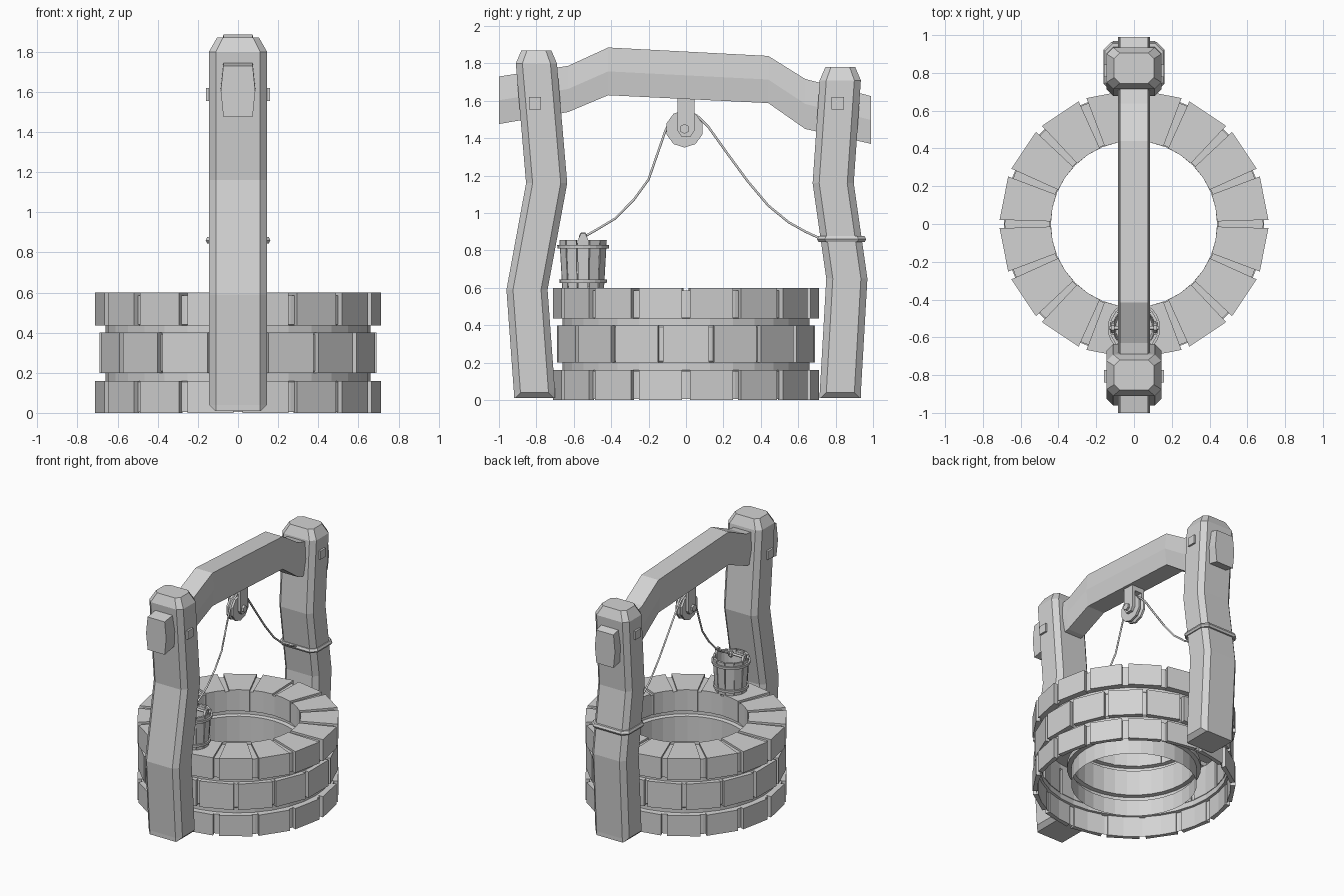
import bpy, bmesh
from math import sin, cos, pi, radians

cube = bpy.data.objects.get("Cube")
if cube:
    bpy.data.objects.remove(cube, do_unlink=True)

# One flat colour
grey = bpy.data.materials.new("light_grey")
grey.use_nodes = True
COLOUR = (0.65, 0.65, 0.65, 1)
grey.diffuse_color = COLOUR
grey.node_tree.nodes["Principled BSDF"].inputs["Base Color"].default_value = COLOUR


def finish(name, bm, loc=(0, 0, 0)):
    bmesh.ops.recalc_face_normals(bm, faces=bm.faces)
    mesh = bpy.data.meshes.new(name)
    bm.to_mesh(mesh)
    bm.free()
    obj = bpy.data.objects.new(name, mesh)
    obj.location = loc
    mesh.materials.append(grey)
    bpy.context.collection.objects.link(obj)
    return obj


def loft(bm, rings, cap=True, loop=False):
    """Skin a list of equal-length point rings."""
    rows = [[bm.verts.new(p) for p in ring] for ring in rings]
    pairs = list(zip(rows, rows[1:]))
    if loop:
        pairs.append((rows[-1], rows[0]))
    for a, b in pairs:
        for i in range(len(a)):
            j = (i + 1) % len(a)
            bm.faces.new((a[i], a[j], b[j], b[i]))
    if cap:
        bm.faces.new(rows[0][::-1])
        bm.faces.new(rows[-1])


def part(name, rings, loc=(0, 0, 0), **kw):
    bm = bmesh.new()
    loft(bm, rings, **kw)
    return finish(name, bm, loc)


def circle(r, z, n):
    return [(r * cos(2 * pi * i / n), r * sin(2 * pi * i / n), z) for i in range(n)]


def octagon(hx, hy, ch, y, z):
    quarter = [(hx, hy - ch), (hx - ch, hy)]
    pts = quarter + [(-a, b) for a, b in quarter[::-1]]
    pts += [(-a, -b) for a, b in pts]
    return [(a, b + y, z) for a, b in pts]


def plate(bm, outline, x0, x1):
    """Extrude a side outline of (y, z) points along x."""
    loft(bm, [[(x, y, z) for y, z in outline] for x in (x0, x1)])


def box(bm, x0, x1, y0, y1, z0, z1):
    plate(bm, [(y0, z0), (y1, z0), (y1, z1), (y0, z1)], x0, x1)


def polygon(cy, cz, r, n):
    return [(cy + r * cos(2 * pi * (i + 0.5) / n), cz + r * sin(2 * pi * (i + 0.5) / n))
            for i in range(n)]


def ring_of_blocks(name, count, turn, gap, z0, z1, r_in, r0, r1, loc=(0, 0, 0)):
    """Wedge blocks around a circle; r0 and r1 are bottom and top outer radii."""
    bm = bmesh.new()
    step = 2 * pi / count
    for i in range(count):
        a, b = (i + turn) * step + gap, (i + 1 + turn) * step - gap
        rings = []
        for z, r in ((z0, r0), (z1, r1)):
            inner = r_in + r - r1
            spots = [(r, a), (r, b), (inner, b), (inner, (a + b) / 2), (inner, a)]
            rings.append([(s * cos(t), s * sin(t), z) for s, t in spots])
        loft(bm, rings)
    return finish(name, bm, loc)


# Well wall: three staggered courses of stones over a hollow mortar shell
GAP = radians(1.8)
ring_of_blocks("stone_course_bottom", 16, 0, GAP, 0, 0.16, 0.675, 0.712, 0.712)
ring_of_blocks("stone_course_middle", 16, 0.5, GAP / 1.5, 0.20, 0.40, 0.655, 0.70, 0.70)
ring_of_blocks("stone_course_top", 16, 0, GAP, 0.435, 0.60, 0.44, 0.712, 0.712)
shell = [(0.685, 0.005), (0.685, 0.155), (0.66, 0.16), (0.66, 0.20), (0.67, 0.21),
         (0.67, 0.39), (0.66, 0.40), (0.66, 0.435), (0.685, 0.44), (0.685, 0.585),
         (0.445, 0.585), (0.445, 0.435), (0.47, 0.43), (0.47, 0.40), (0.44, 0.395),
         (0.44, 0.20), (0.47, 0.195), (0.47, 0.16), (0.44, 0.155), (0.44, 0.03)]
part("mortar_shell", [circle(r, z, 32) for r, z in shell], cap=False)


# Crooked posts with chamfered edges
def post(name, spine):
    (yb, zb), *_, (yt, zt) = spine
    rings = [octagon(0.115, 0.11, 0.005, yb, zb)]
    rings += [octagon(0.145, 0.11, 0.035, y, max(z, 0.04)) for y, z in spine]
    rings.append(octagon(0.105, 0.08, 0.03, yt, zt + 0.07))
    part(name, rings)


post("front_post", [(-0.81, 0.01), (-0.85, 0.59), (-0.745, 1.16), (-0.80, 1.80)])
post("back_post", [(0.825, 0.01), (0.86, 0.65), (0.787, 1.16), (0.825, 1.71)])

# Crossbeam: six-sided section swept along a bent line
beam = [(-1.0, 1.73, 1.476), (-0.63, 1.787, 1.54), (-0.416, 1.885, 1.63),
        (0.44, 1.84, 1.588), (0.637, 1.717, 1.45), (0.99, 1.625, 1.37)]
rings = []
for y, top, low in beam:
    mid = (top + low) / 2
    half = [(0.073, low), (0.086, mid), (0.073, top)]
    rings.append([(x, y, z) for x, z in half] + [(-x, y, z) for x, z in half[::-1]])
part("crossbeam", rings)

# Square pegs through the posts
bm = bmesh.new()
for y in (-0.807, 0.812):
    box(bm, -0.16, 0.16, y - 0.033, y + 0.033, 1.555, 1.62)
finish("beam_pegs", bm)

# Pulley: hanger plates, grooved wheel and axle
bm = bmesh.new()
hanger = [(-0.045, 1.63), (-0.045, 1.44), (-0.025, 1.41), (0.025, 1.41),
          (0.045, 1.44), (0.045, 1.63)]
for side in (-1, 1):
    plate(bm, hanger, 0.03 * side, 0.052 * side)
box(bm, -0.03, 0.03, -0.045, 0.045, 1.57, 1.63)
finish("pulley_hanger", bm)
wheel = [(-0.028, 0.1), (-0.012, 0.1), (0, 0.085), (0.012, 0.1), (0.028, 0.1)]
part("pulley_wheel", [[(x, y, z) for y, z in polygon(-0.008, 1.45, r, 10)]
                      for x, r in wheel])
bm = bmesh.new()
plate(bm, polygon(-0.008, 1.45, 0.027, 6), -0.068, 0.068)
finish("pulley_axle", bm)


# Ropes
def rope(name, points, radius):
    curve = bpy.data.curves.new(name, "CURVE")
    curve.dimensions = "3D"
    curve.bevel_depth = radius
    curve.bevel_resolution = 1
    curve.use_fill_caps = True
    spline = curve.splines.new("POLY")
    spline.points.add(len(points) - 1)
    for p, co in zip(spline.points, points):
        p.co = (*co, 1)
    curve.materials.append(grey)
    obj = bpy.data.objects.new(name, curve)
    bpy.context.collection.objects.link(obj)


line = [(-0.55, 0.87), (-0.48, 0.91), (-0.38, 0.97), (-0.28, 1.07), (-0.2, 1.18),
        (-0.155, 1.31), (-0.11, 1.44), (-0.075, 1.51), (-0.01, 1.55), (0.06, 1.52),
        (0.12, 1.46), (0.22, 1.32), (0.33, 1.17), (0.44, 1.04), (0.55, 0.95),
        (0.64, 0.9), (0.715, 0.865)]
rope("rope", [(0, y, z) for y, z in line], 0.007)
part("rope_wrap", [octagon(0.145 + d, 0.115 + d, 0.04, 0.832, z) for d, z in
                   ((-0.01, 0.845), (0.008, 0.845), (0.016, 0.86), (0.008, 0.877),
                    (-0.01, 0.877))], cap=False, loop=True)

# Bucket: tapered staves, liner, hoops and a handle
AT = (0, -0.55, 0.6)
ring_of_blocks("bucket_staves", 12, 0.5, radians(1.5), 0.0, 0.255, 0.112, 0.115, 0.13, AT)
part("bucket_liner", [circle(r, z, 24) for r, z in
                      ((0.107, 0.005), (0.12, 0.24), (0.108, 0.24), (0.098, 0.03))], AT)
for name, r, z in (("lower_hoop", 0.122, 0.025), ("upper_hoop", 0.133, 0.21)):
    part(name, [circle(a, b, 24) for a, b in
                ((r - 0.015, z), (r + 0.004, z), (r + 0.006, z + 0.02),
                 (r - 0.015, z + 0.02))], AT, cap=False, loop=True)
bm = bmesh.new()
lug = [(-0.03, 0.2), (0.03, 0.2), (0.025, 0.262), (0.012, 0.292), (-0.012, 0.292),
       (-0.025, 0.262)]
for side in (-1, 1):
    plate(bm, lug, 0.102 * side, 0.122 * side)
finish("bucket_lugs", bm, AT)
rope("bucket_handle", [(x, -0.55, 0.875) for x in (-0.13, 0.13)], 0.01)
part("rope_knot", [circle(r, z, 8) for r, z in ((0.012, 0.25), (0.022, 0.265),
                                               (0.022, 0.28), (0.012, 0.295))], AT)
